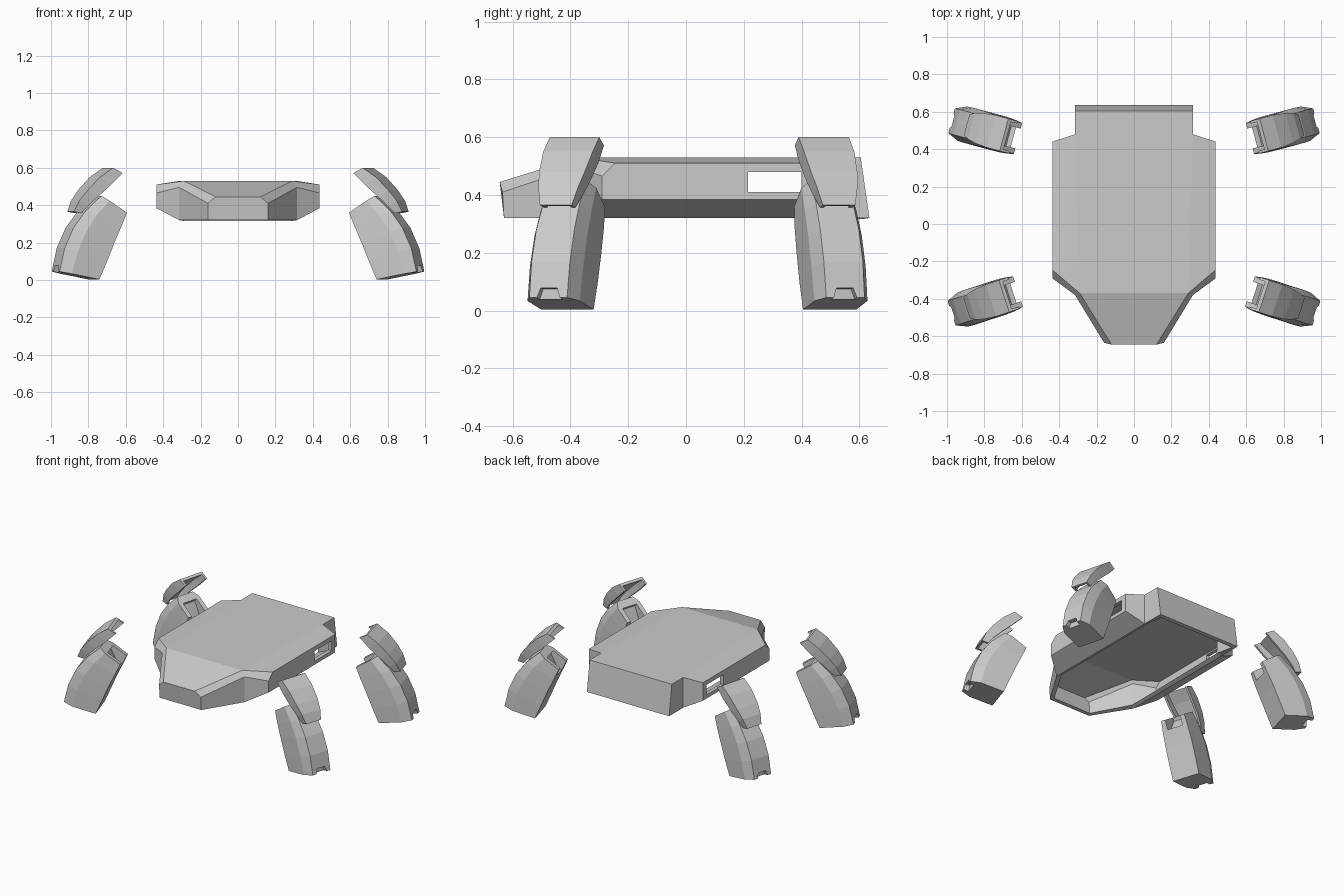
import bpy, bmesh
from math import radians, sin, cos, tan

if "Cube" in bpy.data.objects:
    bpy.data.objects.remove(bpy.data.objects["Cube"])


def finish(name, bm):
    mesh = bpy.data.meshes.new(name)
    bm.to_mesh(mesh)
    bm.free()
    obj = bpy.data.objects.new(name, mesh)
    bpy.context.collection.objects.link(obj)
    return obj


def loft(name, rings):
    """Closed solid skinned through rings of equal length."""
    bm = bmesh.new()
    vs = [[bm.verts.new(p) for p in r] for r in rings]
    n = len(rings[0])
    for a, b in zip(vs, vs[1:]):
        for i in range(n):
            j = (i + 1) % n
            bm.faces.new((a[i], a[j], b[j], b[i]))
    bm.faces.new(vs[0])
    bm.faces.new(vs[-1])
    bmesh.ops.recalc_face_normals(bm, faces=bm.faces)
    return finish(name, bm)


def apply_all(obj):
    bpy.context.view_layer.objects.active = obj
    for m in list(obj.modifiers):
        bpy.ops.object.modifier_apply(modifier=m.name)


def cut(obj, cutter):
    m = obj.modifiers.new("cut", 'BOOLEAN')
    m.operation = 'DIFFERENCE'
    m.solver = 'EXACT'
    m.object = cutter
    apply_all(obj)
    bpy.data.objects.remove(cutter)


# Hull: one half, mirrored, open underneath, given wall thickness
P = [(0, .605, .53), (0, -.37, .53), (0, -.645, .445), (0, .635, .32), (0, -.63, .32),
     (.315, .605, .53), (.315, .635, .32), (.315, .48, .53), (.315, .48, .32),
     (.437, .44, .51), (.437, .44, .385), (.437, -.245, .51), (.437, -.29, .465),
     (.437, -.29, .385), (.29, -.37, .53), (.315, -.38, .495), (.315, -.38, .32),
     (.12, -.645, .445), (.16, -.635, .41), (.16, -.63, .32)]
F = [(0, 1, 14, 7, 5), (1, 2, 17, 14), (7, 14, 11, 9), (14, 15, 12, 11),
     (14, 17, 18, 15), (2, 4, 19, 18, 17), (12, 15, 16, 13), (15, 18, 19, 16),
     (9, 11, 12, 13, 10), (10, 13, 16, 8), (7, 9, 10, 8), (5, 7, 8, 6), (0, 5, 6, 3)]
bm = bmesh.new()
verts = [bm.verts.new(p) for p in P]
for f in F:
    bm.faces.new([verts[i] for i in f])
bmesh.ops.recalc_face_normals(bm, faces=bm.faces)
bm.faces.ensure_lookup_table()
if bm.faces[0].normal.z < 0:
    bmesh.ops.reverse_faces(bm, faces=bm.faces)
hull = finish("hull", bm)
mir = hull.modifiers.new("mirror", 'MIRROR')
mir.use_clip = True
sol = hull.modifiers.new("wall", 'SOLIDIFY')
sol.thickness = .025
sol.offset = -1
sol.use_even_offset = True
apply_all(hull)

# Side slots through the hull walls
for s in (-1, 1):
    cut(hull, loft("slot_cutter", [[(s * x, y, z) for y, z in
        ((.215, .41), (.40, .41), (.40, .48), (.215, .48))] for x in (.36, .5)]))

# Leg profiles: (inner x, z), (outer x, z), half width
SHIN = [((.77, .003), (.975, .045), .095), ((.73, .10), (.948, .17), .097),
        ((.69, .20), (.90, .28), .096), ((.65, .29), (.835, .37), .092),
        ((.62, .36), (.75, .45), .085)]
PLATE = [((.645, .572), (.695, .60), .09), ((.705, .51), (.765, .55), .09),
         ((.775, .445), (.83, .48), .083), ((.825, .395), (.87, .425), .072),
         ((.855, .357), (.895, .365), .058)]


def mix(a, b, t):
    return (a[0] + (b[0] - a[0]) * t, a[1] + (b[1] - a[1]) * t)


def build_leg(tag, side, cy, yaw):
    def place(p, t):
        u, z = p
        return (side * (u - t * sin(yaw)), cy + (u - .8) * tan(yaw) + t * cos(yaw), z)

    def prism(quad, w0, w1=None):
        w1 = w1 or [w0] * len(quad)
        return loft("cutter", [[place(p, s * w) for p, w in zip(quad, w1)] for s in (-1, 1)])

    # Shin: box with bevelled, curved outer face
    rings = []
    for i, o, h in SHIN:
        c = mix(i, o, .72)
        rings.append([place(i, -h), place(c, -h), place(o, -h * .72),
                      place(o, h * .72), place(c, h), place(i, h)])
    shin = loft("shin_" + tag, rings)
    # Knee pocket and toe notch
    cut(shin, prism([(.56, .34), (.67, .29), (.72, .40), (.64, .50)], .055))
    cut(shin, prism([(.945, .0), (1.03, .0), (1.03, .085), (.94, .075)], .04,
                    [.055, .055, .03, .03]))

    # Thigh plate: curved channel with side flanges
    rings = []
    th = .014
    for i, o, h in PLATE:
        w = mix(o, i, .35)
        rings.append([place(i, -h), place(o, -h), place(o, h), place(i, h),
                      place(i, h - th), place(w, h - th),
                      place(w, th - h), place(i, th - h)])
    loft("thigh_plate_" + tag, rings)


for side, sname in ((1, "right"), (-1, "left")):
    build_leg("front_" + sname, side, -.42, radians(-18))
    build_leg("back_" + sname, side, .505, radians(15))
